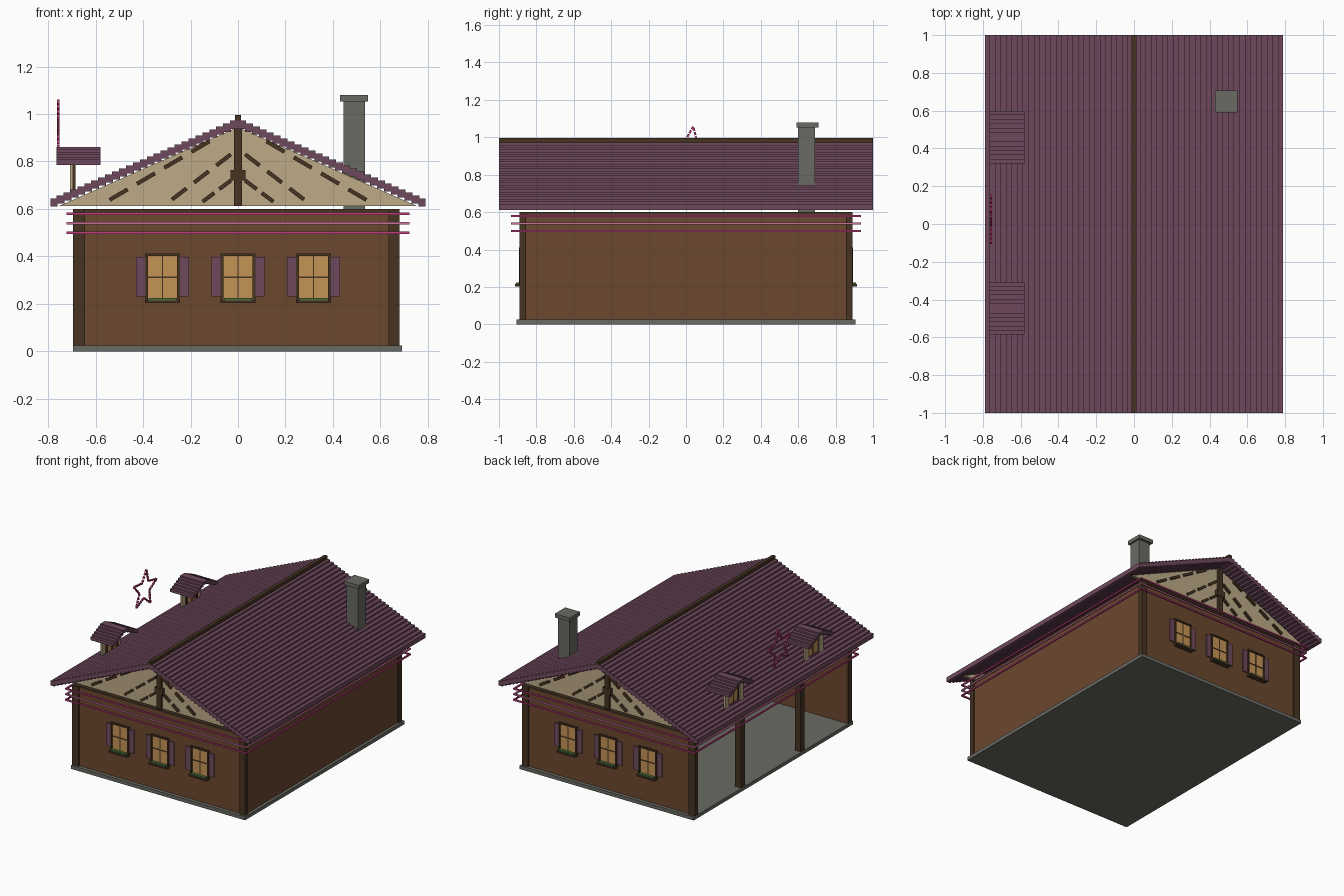
import bpy, bmesh, math
from mathutils import Matrix, Vector

cube = bpy.data.objects.get("Cube")
if cube:
    bpy.data.objects.remove(cube, do_unlink=True)


def material(name, rgb):
    lin = [(c / 255 / 12.92) if c / 255 <= 0.04045 else ((c / 255 + 0.055) / 1.055) ** 2.4 for c in rgb]
    m = bpy.data.materials.new(name)
    m.use_nodes = True
    m.diffuse_color = (*lin, 1)
    m.node_tree.nodes["Principled BSDF"].inputs["Base Color"].default_value = (*lin, 1)
    return m


BROWN = material("wall brown", (108, 72, 47))
DARK = material("dark timber", (70, 52, 34))
PURPLE = material("roof purple", (111, 73, 93))
STONE = material("stone grey", (106, 107, 100))
TAN = material("gable tan", (190, 170, 135))
AMBER = material("window amber", (197, 148, 85))
PINK = material("garland pink", (190, 62, 122))
PALE = material("garland pale pink", (205, 115, 155))
GREEN = material("plant green", (75, 110, 60))


def finish(bm, name, mat):
    bmesh.ops.recalc_face_normals(bm, faces=bm.faces)
    me = bpy.data.meshes.new(name)
    bm.to_mesh(me)
    bm.free()
    me.materials.append(mat)
    ob = bpy.data.objects.new(name, me)
    bpy.context.collection.objects.link(ob)
    return ob


def boxes(name, mat, spans):
    """One object from boxes given as (x0, x1, y0, y1, z0, z1)."""
    bm = bmesh.new()
    for x0, x1, y0, y1, z0, z1 in spans:
        m = Matrix.Translation(((x0 + x1) / 2, (y0 + y1) / 2, (z0 + z1) / 2))
        bmesh.ops.create_cube(bm, size=1, matrix=m @ Matrix.Diagonal((x1 - x0, y1 - y0, z1 - z0, 1)))
    return finish(bm, name, mat)


def bars(name, mat, pairs, width, depth, normal):
    """One object from straight bars between point pairs."""
    bm = bmesh.new()
    n = Vector(normal)
    for a, b in pairs:
        a, b = Vector(a), Vector(b)
        d = (b - a).normalized()
        s = d.cross(n)
        rot = Matrix((d, s, n)).transposed().to_4x4()
        m = Matrix.Translation((a + b) / 2) @ rot @ Matrix.Diagonal(((b - a).length, width, depth, 1))
        bmesh.ops.create_cube(bm, size=1, matrix=m)
    return finish(bm, name, mat)


def dashes(a, b, count, fill):
    a, b = Vector(a), Vector(b)
    return [(a.lerp(b, i / count), a.lerp(b, (i + fill) / count)) for i in range(count)]


# Base and walls (the left-hand -x side is open between posts)
boxes("floor_slab", STONE, [(-0.695, 0.69, -0.905, 0.905, 0, 0.025)])
boxes("walls", BROWN, [
    (-0.68, 0.67, -0.88, -0.85, 0.025, 0.59),
    (-0.68, 0.67, 0.85, 0.88, 0.025, 0.59),
    (0.64, 0.67, -0.85, 0.85, 0.025, 0.59)])
posts = []
for y in (-0.873, 0.873):
    posts += [(-0.695, -0.645, y - 0.018, y + 0.018, 0.025, 0.6),
              (0.635, 0.68, y - 0.018, y + 0.018, 0.025, 0.6)]
for y in (-0.34, 0.34):
    posts.append((-0.69, -0.645, y - 0.023, y + 0.023, 0.025, 0.6))
boxes("posts", DARK, posts)
boxes("top_beams", DARK, [
    (-0.66, 0.65, -0.884, -0.85, 0.588, 0.6), (-0.66, 0.65, 0.85, 0.884, 0.588, 0.6),
    (0.64, 0.674, -0.86, 0.86, 0.588, 0.6), (-0.69, -0.65, -0.86, 0.86, 0.588, 0.6)])

# Stepped plank roof
N, W = 27, 0.79
step = W / N
planks = []
for i in range(N):
    top = 0.978 - (i + 0.5) * step * 0.43
    x0, x1 = i * step, min((i + 1) * step + 0.004, W)
    planks += [(x0, x1, -1, 1, top - 0.034, top), (-x1, -x0, -1, 1, top - 0.034, top)]
boxes("roof_planks", PURPLE, planks)
boxes("roof_ridge", DARK, [(-0.012, 0.012, -1, 1, 0.965, 0.995)])

# Gables with timber bracing, front and back
for side, label in ((-1, "front"), (1, "back")):
    bm = bmesh.new()
    tri = [(-0.755, 0.612), (0.755, 0.612), (0, 0.945)]
    face = bm.faces.new([bm.verts.new((x, side * 0.86, z)) for x, z in tri])
    ext = bmesh.ops.extrude_face_region(bm, geom=[face])
    bmesh.ops.translate(bm, vec=(0, side * 0.02, 0),
                        verts=[g for g in ext["geom"] if isinstance(g, bmesh.types.BMVert)])
    finish(bm, label + "_gable", TAN)
    y = side * 0.885
    pairs = []
    for s in (-1, 1):
        pairs += dashes((s * 0.12, y, 0.885), (s * 0.58, y, 0.615), 4, 0.66)
        pairs += dashes((s * 0.03, y, 0.83), (s * 0.31, y, 0.615), 3, 0.66)
        pairs += dashes((s * 0.03, y, 0.72), (s * 0.17, y, 0.615), 2, 0.7)
    bars(label + "_braces", DARK, pairs, 0.017, 0.018, (0, 1, 0))
    bars(label + "_king_post", DARK, [((0, y, 0.612), (0, y, 0.94))], 0.034, 0.03, (0, 1, 0))
    bars(label + "_post_boss", DARK, [((-0.032, y, 0.742), (0.032, y, 0.742))], 0.045, 0.036, (0, 1, 0))

    # Windows
    pane, frame, shutter, plants = [], [], [], []

    def add(lst, x0, x1, d0, d1, z0, z1):
        lst.append((x0, x1, *sorted((side * d0, side * d1)), z0, z1))

    for c in (-0.318, 0, 0.318):
        add(pane, c - 0.064, c + 0.064, 0.875, 0.884, 0.215, 0.405)
        for s in (-1, 1):
            e = sorted((c + s * 0.062, c + s * 0.073))
            add(frame, *e, 0.875, 0.893, 0.205, 0.412)
            add(shutter, *sorted((c + s * 0.074, c + s * 0.112)), 0.875, 0.888, 0.23, 0.397)
        add(frame, c - 0.073, c + 0.073, 0.875, 0.893, 0.402, 0.412)
        add(frame, c - 0.073, c + 0.073, 0.875, 0.915, 0.203, 0.215)
        add(frame, c - 0.003, c + 0.003, 0.88, 0.887, 0.215, 0.405)
        add(frame, c - 0.064, c + 0.064, 0.88, 0.887, 0.31, 0.316)
        add(plants, c - 0.06, c + 0.06, 0.89, 0.91, 0.214, 0.225)
    boxes(label + "_window_panes", AMBER, pane)
    boxes(label + "_window_frames", DARK, frame)
    boxes(label + "_shutters", PURPLE, shutter)
    boxes(label + "_window_plants", GREEN, plants)

# Three garland rails around the house
for z, mat in ((0.58, PINK), (0.54, PALE), (0.5, PINK)):
    X, Y, r = 0.722, 0.935, 0.005
    boxes("garland_rail", mat, [
        (-X, X, -Y, -Y + 2 * r, z - r, z + r), (-X, X, Y - 2 * r, Y, z - r, z + r),
        (-X, -X + 2 * r, -Y, Y, z - r, z + r), (X - 2 * r, X, -Y, Y, z - r, z + r)])

# Chimney
boxes("chimney", STONE, [(0.445, 0.535, 0.6, 0.69, 0.6, 1.06),
                         (0.43, 0.548, 0.59, 0.708, 1.053, 1.08)])

# Dormers on the open side
for c in (-0.447, 0.46):
    tiles, n = [], 6
    w = 0.139 / n
    for i in range(n):
        top = 0.86 - i * 0.0105
        for s in (-1, 1):
            y = sorted((c + s * i * w, c + s * ((i + 1) * w + (0.003 if i < n - 1 else 0))))
            tiles.append((-0.765, -0.58, *y, top - 0.022, top))
    boxes("dormer_roof", PURPLE, tiles)
    boxes("dormer_posts", TAN, [(-0.708, -0.695, c + s * 0.083 - 0.022, c + s * 0.083 + 0.022, 0.66, 0.79)
                                for s in (-1, 1)])
    boxes("dormer_frame", DARK, [
        (-0.7, -0.685, c - 0.065, c - 0.05, 0.66, 0.8), (-0.7, -0.685, c + 0.05, c + 0.065, 0.66, 0.8),
        (-0.7, -0.685, c - 0.065, c + 0.065, 0.79, 0.805), (-0.7, -0.685, c - 0.004, c + 0.004, 0.66, 0.8)])
    boxes("dormer_pane", AMBER, [(-0.697, -0.69, c - 0.055, c + 0.055, 0.66, 0.795)])

# Dashed star outline, slightly tilted
star = []
for k in range(10):
    a = math.radians(82 + 36 * k)
    r = 0.137 if k % 2 == 0 else 0.06
    star.append((-0.757, 0.02 + r * math.cos(a), 0.922 + r * math.sin(a)))
pairs = []
for k in range(10):
    pairs += dashes(star[k], star[(k + 1) % 10], 4, 0.75)
bars("star_light", PINK, pairs, 0.011, 0.011, (1, 0, 0))
